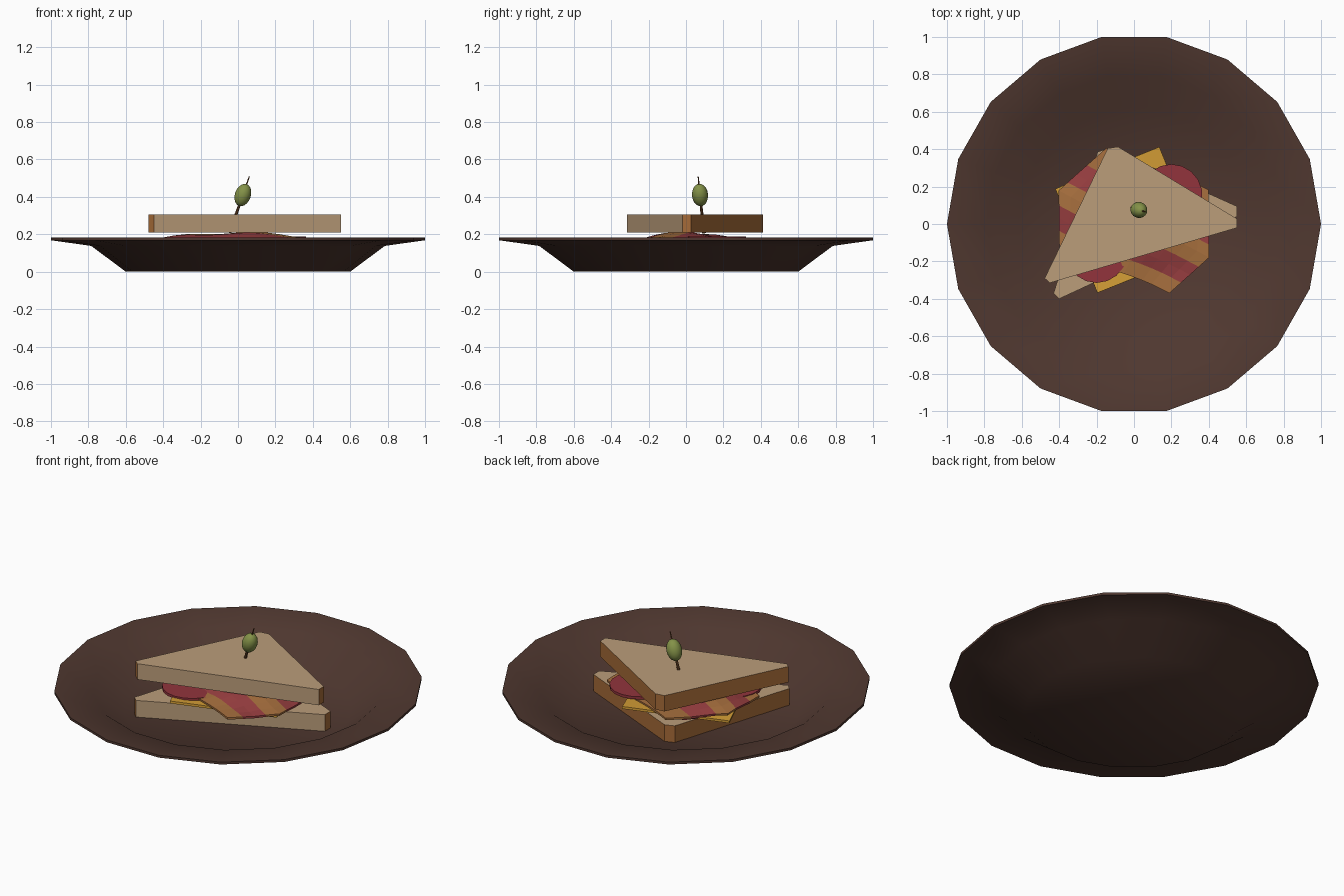
import bpy, bmesh, math
from mathutils import Vector, Matrix

if "Cube" in bpy.data.objects:
    bpy.data.objects.remove(bpy.data.objects["Cube"])


def lin(c):
    c /= 255
    return c / 12.92 if c <= 0.04045 else ((c + 0.055) / 1.055) ** 2.4


def material(name, r, g, b):
    m = bpy.data.materials.new(name)
    m.diffuse_color = (lin(r), lin(g), lin(b), 1)
    m.use_nodes = True
    m.node_tree.nodes["Principled BSDF"].inputs["Base Color"].default_value = m.diffuse_color
    return m


PLATE = material("dark brown plate", 80, 56, 48)
CRUMB = material("bread crumb", 187, 157, 122)
CRUST = material("bread crust", 166, 107, 56)
CHEESE = material("cheese yellow", 212, 158, 54)
MEAT = material("bacon red", 152, 62, 64)
FAT = material("bacon fat", 168, 112, 62)
SALAMI = material("salami red", 146, 52, 60)
OLIVE = material("olive green", 132, 146, 72)
WOOD = material("pick wood", 112, 72, 42)


def finish(name, bm, mats, smooth=None):
    bmesh.ops.recalc_face_normals(bm, faces=bm.faces)
    me = bpy.data.meshes.new(name)
    bm.to_mesh(me)
    bm.free()
    ob = bpy.data.objects.new(name, me)
    bpy.context.collection.objects.link(ob)
    for m in mats:
        me.materials.append(m)
    if smooth:
        bpy.ops.object.select_all(action='DESELECT')
        bpy.context.view_layer.objects.active = ob
        ob.select_set(True)
        bpy.ops.object.shade_smooth_by_angle(angle=math.radians(smooth))
    return ob


def plate():
    # lathe of 18 sides: underside, lip, inner wall, floor
    profile = [(0.60, 0.0), (0.785, 0.138), (1.0, 0.168), (1.0, 0.182),
               (0.79, 0.157), (0.62, 0.03)]
    n = 18
    bm = bmesh.new()
    rings = [[bm.verts.new((r * math.cos(math.tau * i / n),
                            r * math.sin(math.tau * i / n) / 0.985, z))
              for i in range(n)] for r, z in profile]
    for a, b in zip(rings, rings[1:]):
        for i in range(n):
            j = (i + 1) % n
            bm.faces.new((a[i], a[j], b[j], b[i]))
    bm.faces.new(rings[0])
    bm.faces.new(rings[-1])
    finish("plate", bm, [PLATE], 50)


def bread(name, outline, z0, z1):
    # triangular prism with clipped corners; side 0 is the cut crumb face
    bm = bmesh.new()
    lo = [bm.verts.new((x, y, z0)) for x, y in outline]
    hi = [bm.verts.new((x, y, z1)) for x, y in outline]
    n = len(outline)
    bm.faces.new(lo)
    bm.faces.new(hi)
    for i in range(n):
        j = (i + 1) % n
        f = bm.faces.new((lo[i], lo[j], hi[j], hi[i]))
        f.material_index = 0 if i == 0 else 1
    finish(name, bm, [CRUMB, CRUST])


def sheet(name, us, vs, place, mats, thick, rule=lambda k: 0):
    # thin draped sheet, coloured by row
    bm = bmesh.new()
    g = [[bm.verts.new(place(u, v)) for u in us] for v in vs]
    for k in range(len(vs) - 1):
        for i in range(len(us) - 1):
            f = bm.faces.new((g[k][i], g[k][i + 1], g[k + 1][i + 1], g[k + 1][i]))
            f.material_index = rule(k)
    ob = finish(name, bm, mats)
    mod = ob.modifiers.new("thickness", 'SOLIDIFY')
    mod.thickness = thick
    mod.offset = 0


plate()

# Two bread slices, the upper one turned a little
bread("bottom_bread", [(-0.40, -0.40), (0.55, 0.04), (0.55, 0.095),
                       (-0.14, 0.405), (-0.195, 0.385), (-0.43, -0.37)], 0.03, 0.13)
bread("top_bread", [(-0.45, -0.315), (0.552, -0.02), (0.552, 0.027),
                    (-0.085, 0.413), (-0.14, 0.405), (-0.478, -0.29)], 0.21, 0.305)

# Square cheese slice with corners lifting and drooping
CA, SA = math.cos(math.radians(22)), math.sin(math.radians(22))


def cheese_at(s, t):
    x, y = 0.3 * s, 0.3 * t
    return (-0.03 + CA * x - SA * y, 0.022 + SA * x + CA * y, 0.15 + 0.012 * s * t)


steps = [-1 + i / 3 for i in range(7)]
sheet("cheese_slice", steps, steps, cheese_at, [CHEESE], 0.014)


# Bacon with lengthwise stripes, pointed ends, draped over the filling
def bacon_at(s, v):
    u = s * (0.44 - 0.45 * abs(v))
    z = max(0.166, 0.203 - 0.9 * v * v - 0.15 * u * u + 0.006 * math.sin(14 * u))
    v += 0.01 * math.sin(9 * u)
    return (0.92 * u + 0.39 * v, -0.39 * u + 0.92 * v, z)


sheet("bacon", [-1 + i / 6 for i in range(13)],
      [-0.27, -0.19, -0.13, -0.07, 0.0, 0.06, 0.12, 0.19, 0.26, 0.32],
      bacon_at, [FAT, MEAT], 0.012, lambda k: 1 if k in (1, 2, 5, 6) else 0)

# Round salami slices
for i, (x, y, z) in enumerate([(0.20, 0.155, 0.180), (-0.20, -0.15, 0.168), (-0.12, 0.2, 0.160)]):
    bm = bmesh.new()
    bmesh.ops.create_cone(bm, cap_ends=True, segments=18, radius1=0.165, radius2=0.165,
                          depth=0.016, matrix=Matrix.Translation((x, y, z)))
    finish(f"salami_slice_{i + 1}", bm, [SALAMI], 40)

# Tilted pick and olive
axis = Vector((0.07, -0.02, 0.2)).normalized()
turn = axis.to_track_quat('Z', 'Y').to_matrix().to_4x4()
centre = Vector((0.026, 0.075, 0.41))
bm = bmesh.new()
bmesh.ops.create_cone(bm, cap_ends=True, segments=8, radius1=0.011, radius2=0.003, depth=0.32,
                      matrix=Matrix.Translation(centre - axis * 0.055) @ turn)
finish("pick", bm, [WOOD], 40)
bm = bmesh.new()
bmesh.ops.create_uvsphere(bm, u_segments=16, v_segments=10, radius=1,
                          matrix=Matrix.Translation(centre) @ turn @ Matrix.Diagonal((0.043, 0.043, 0.062, 1)))
finish("olive", bm, [OLIVE], 60)
